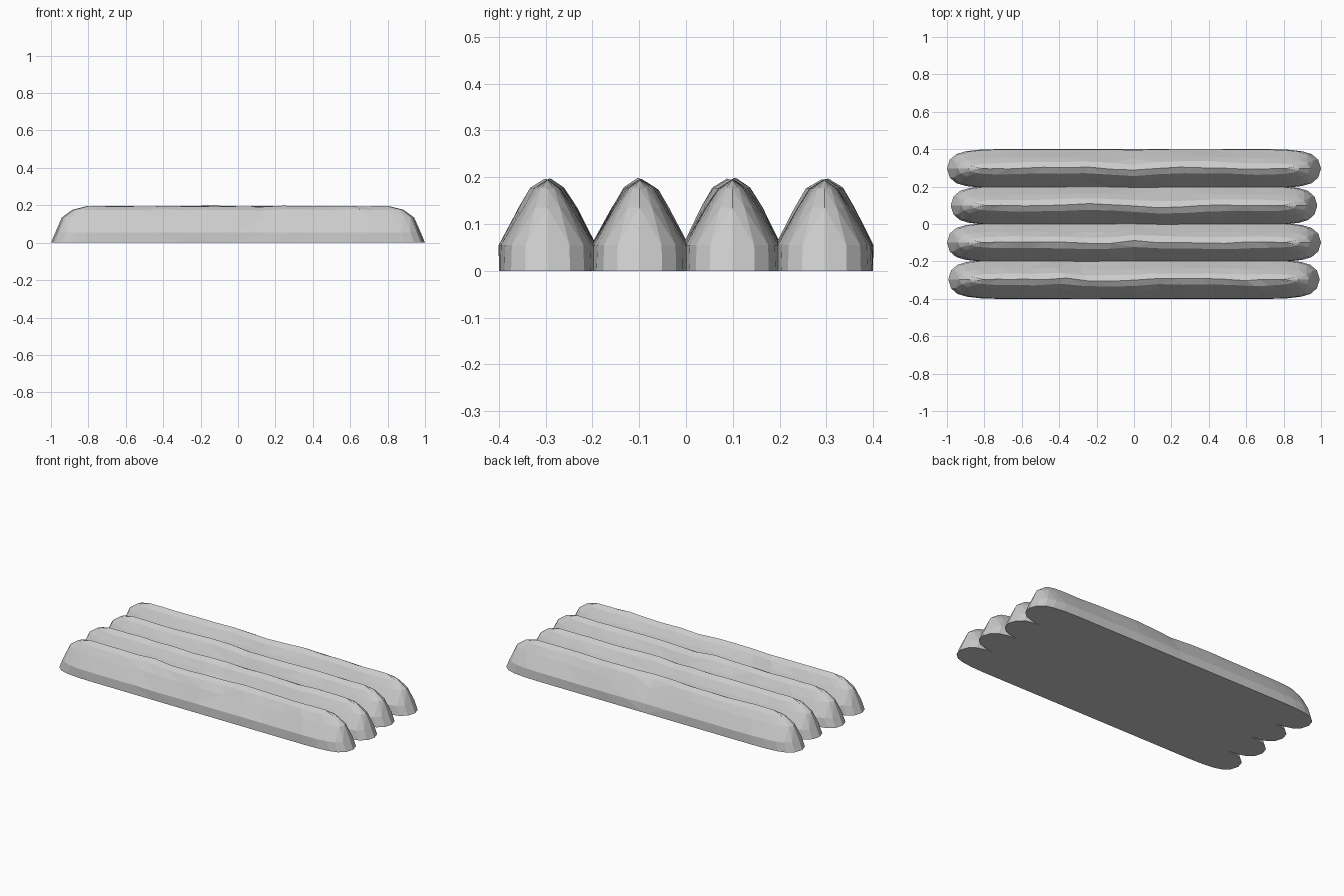
import bpy, bmesh, math, random

random.seed(4)
if "Cube" in bpy.data.objects:
    bpy.data.objects.remove(bpy.data.objects["Cube"])

# One plain grey for the whole bed
grey = bpy.data.materials.new("soil grey")
grey.use_nodes = True
colour = (0.6, 0.6, 0.6, 1)
grey.diffuse_color = colour
grey.node_tree.nodes["Principled BSDF"].inputs["Base Color"].default_value = colour

# Ridge contours, bottom to top: height, half length, half width
LEVELS = [(0, 1, 0.104), (0.055, 0.977, 0.102), (0.135, 0.942, 0.057),
          (0.176, 0.885, 0.031), (0.195, 0.81, 0)]
# Plan outline of one end: fraction of length, fraction of width
OUTLINE = [(0.15, 1), (0.3, 1), (0.45, 1), (0.6, 1), (0.74, 1), (0.83, 0.97),
           (0.9, 0.89), (0.95, 0.75), (0.985, 0.46), (1, 0)]


def make_ridge(name, centre, length, phase):
    """Loft a rounded, slightly wavy earth ridge along x."""
    bm = bmesh.new()
    stations = [(-t, w) for t, w in reversed(OUTLINE)] + [(0, 1)] + OUTLINE
    sections = []
    for t, w in stations:
        fade = min(1, 2 * (1 - abs(t)))
        sway = fade * (0.006 * math.sin(7 * t + phase) + random.uniform(-0.006, 0.006))
        lift = fade * random.uniform(-0.004, 0.004)
        section = []
        for side in (-1, 1):
            levels = LEVELS if side < 0 else LEVELS[-2::-1]
            for z, half, wide in levels:
                up = z / LEVELS[-1][0]
                rough = fade * up * random.uniform(-0.003, 0.003)
                y = side * wide * w + sway * up + rough * (w > 0)
                section.append(bm.verts.new((t * half * length, centre + y, z + lift * up)))
        sections.append(section)
    for a, b in zip(sections, sections[1:]):
        n = len(a)
        for i in range(n):
            j = (i + 1) % n
            bm.faces.new((a[i], b[i], b[j], a[j]))
    # Close the pointed tips and tidy the surface
    bmesh.ops.remove_doubles(bm, verts=bm.verts, dist=0.0005)
    bmesh.ops.triangulate(bm, faces=[f for f in bm.faces if len(f.verts) > 3])
    bmesh.ops.recalc_face_normals(bm, faces=bm.faces)
    mesh = bpy.data.meshes.new(name)
    bm.to_mesh(mesh)
    bm.free()
    mesh.materials.append(grey)
    ridge = bpy.data.objects.new(name, mesh)
    bpy.context.collection.objects.link(ridge)
    return ridge


# Four parallel ridges: centre, half length
ROWS = [(-0.296, 0.993), (-0.099, 1), (0.099, 0.98), (0.296, 1)]
ridges = [make_ridge(f"ridge_{i + 1}", y, size, 1.7 * i)
          for i, (y, size) in enumerate(ROWS)]

# Fuse them into one bed with clean furrows
bed = ridges[0]
bed.name = "furrowed_bed"
bpy.context.view_layer.objects.active = bed
for ridge in ridges[1:]:
    union = bed.modifiers.new("join", 'BOOLEAN')
    union.operation = 'UNION'
    union.solver = 'EXACT'
    union.object = ridge
    bpy.ops.object.modifier_apply(modifier=union.name)
    bpy.data.objects.remove(ridge)
